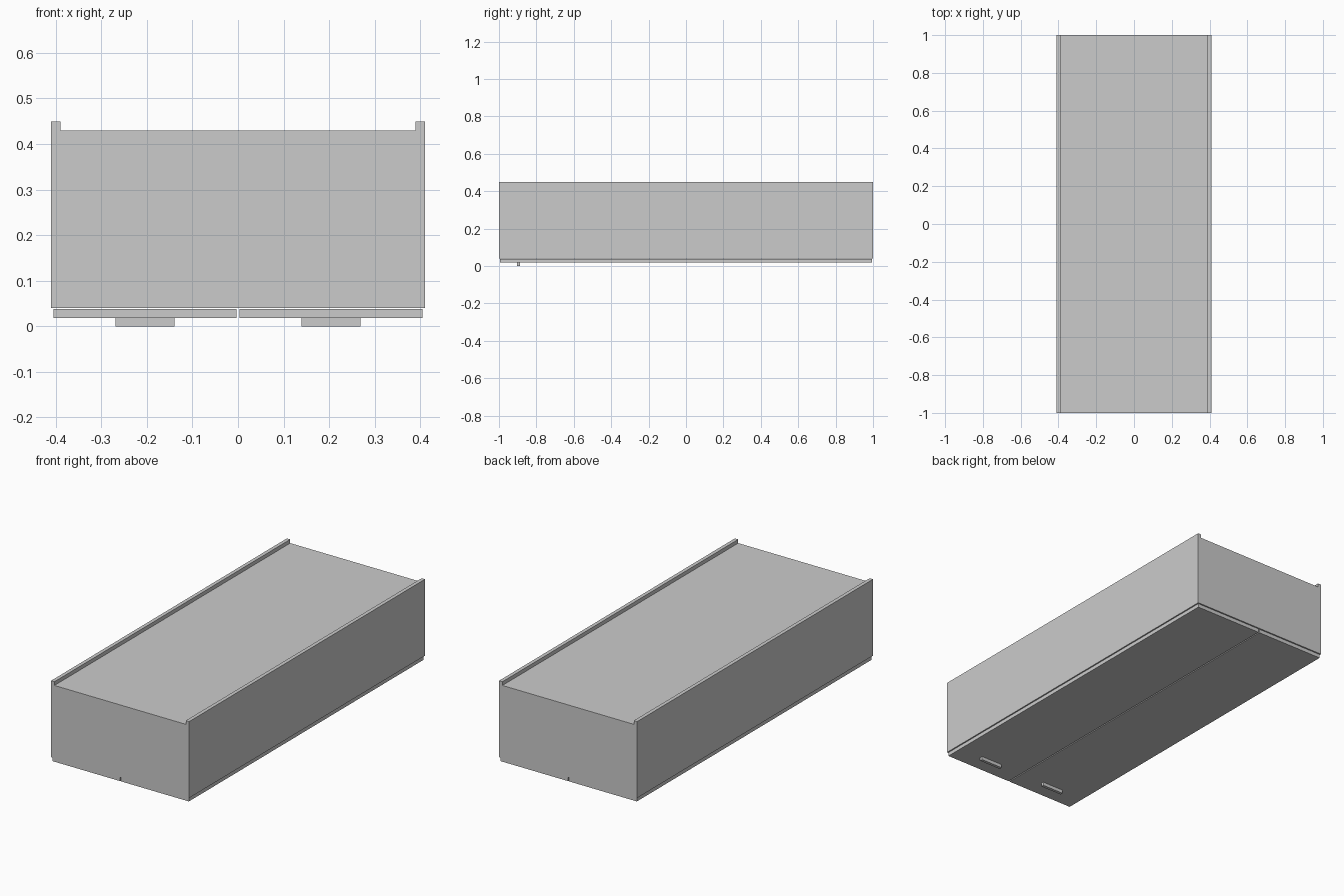
import bpy
import bmesh

if "Cube" in bpy.data.objects:
    bpy.data.objects.remove(bpy.data.objects["Cube"])


def box(name, x, y, z, bevel=0.0):
    """Axis-aligned box from (min, max) ranges."""
    bm = bmesh.new()
    bmesh.ops.create_cube(bm, size=1)
    for v in bm.verts:
        for i, (lo, hi) in enumerate((x, y, z)):
            v.co[i] = lo if v.co[i] < 0 else hi
    mesh = bpy.data.meshes.new(name)
    bm.to_mesh(mesh)
    bm.free()
    obj = bpy.data.objects.new(name, mesh)
    bpy.context.collection.objects.link(obj)
    return obj


T = 0.02           # board thickness
W, L = 0.41, 1.0   # half width, half length
FRONT, BACK = 0.04, 0.43

for side, s in (("left", -1), ("right", 1)):
    def span(a, b):
        return tuple(sorted((s * a, s * b)))

    # Side boards stand proud of the recessed back
    box(f"{side}_side_panel", span(W - T, W), (-L, L), (FRONT, 0.45))
    # Door with a narrow gap in the middle
    box(f"{side}_door", span(0.003, 0.405), (-0.995, 0.995), (0.018, 0.038))
    # Bar handle near the lower end of the door
    box(f"{side}_handle", span(0.139, 0.269), (-0.904, -0.888), (0, 0.018))

# End boards between the sides
for name, y in (("bottom_panel", (-L, -L + T)), ("top_panel", (L - T, L))):
    box(name, (-W + T, W - T), y, (FRONT, BACK))

# Recessed back board
box("back_panel", (-W + T, W - T), (-L + T, L - T), (BACK - T, BACK))
